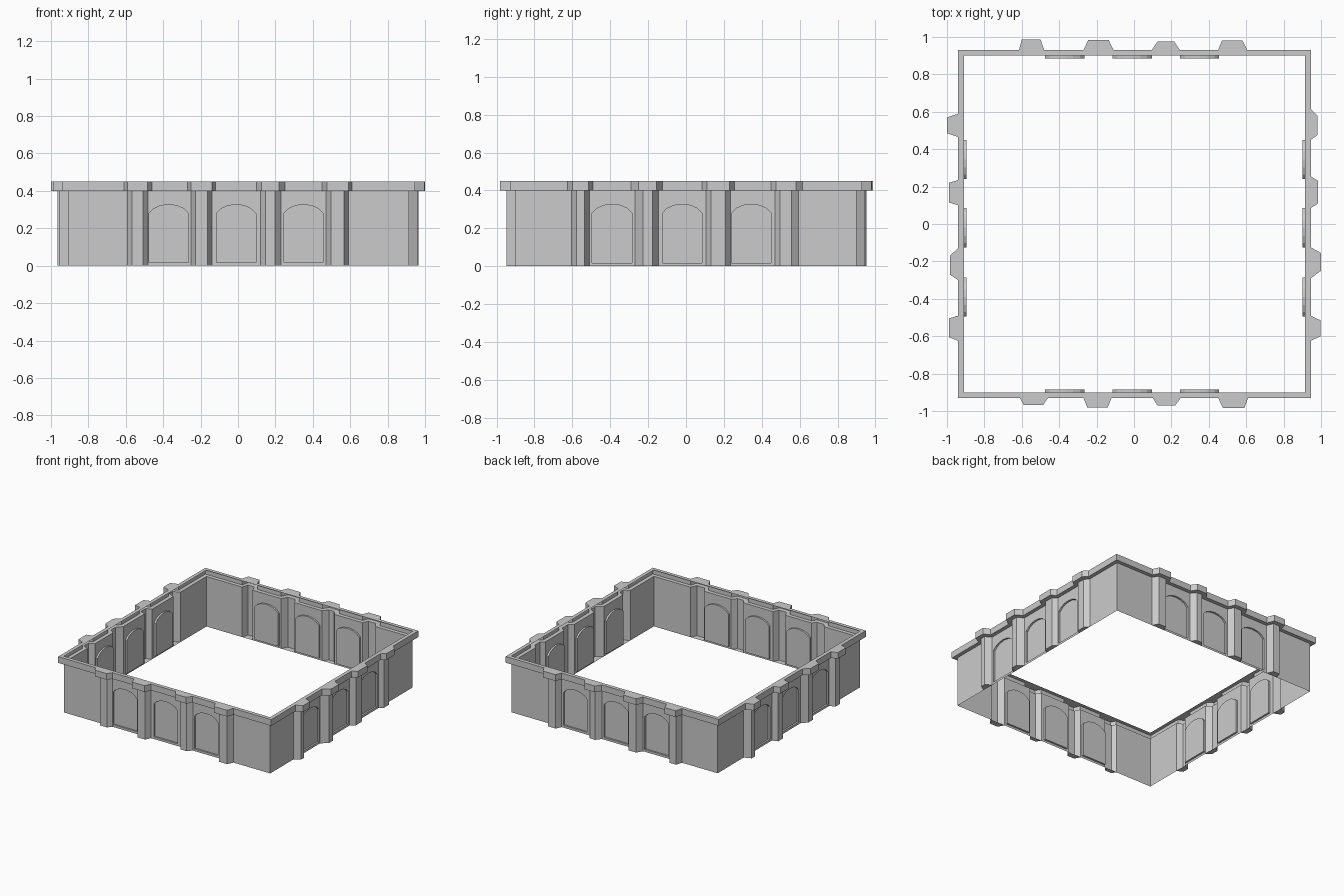
import bpy, bmesh, math

if "Cube" in bpy.data.objects:
    bpy.data.objects.remove(bpy.data.objects["Cube"])

WALL_TOP, CORNICE_TOP = 0.40, 0.45
LIP = 0.03            # cornice overhang past the wall
NICHE_W, NICHE_DEPTH = 0.21, 0.014

# Placement of a side: along u, outward distance d
SIDES = {
    "front": lambda u, d, z: (u, -d, z),
    "back": lambda u, d, z: (u, d, z),
    "left": lambda u, d, z: (-d, u, z),
    "right": lambda u, d, z: (d, u, z),
}
# wall distance, wall start/end, niche centres,
# pilaster cornices: base start, flat start, flat end, base end, distance
PLAN = {
    "front": (0.90, -0.91, 0.915, (-0.37, -0.01, 0.35), (
        (-0.61, -0.59, -0.485, -0.46, 0.967), (-0.27, -0.25, -0.14, -0.12, 0.98),
        (0.10, 0.125, 0.22, 0.25, 0.97), (0.45, 0.475, 0.59, 0.61, 0.983))),
    "back": (0.90, -0.91, 0.915, (-0.37, -0.01, 0.35), (
        (-0.615, -0.60, -0.50, -0.48, 0.987), (-0.27, -0.245, -0.135, -0.11, 0.983),
        (0.095, 0.125, 0.215, 0.245, 0.975), (0.45, 0.47, 0.58, 0.605, 0.98))),
    "left": (0.91, -0.90, 0.90, (-0.39, -0.02, 0.345), (
        (-0.625, -0.605, -0.505, -0.49, 0.99), (-0.30, -0.27, -0.17, -0.13, 0.985),
        (0.10, 0.115, 0.22, 0.235, 0.99), (0.465, 0.485, 0.57, 0.59, 1.0))),
    "right": (0.915, -0.90, 0.90, (-0.39, -0.02, 0.345), (
        (-0.625, -0.60, -0.515, -0.49, 0.997), (-0.29, -0.25, -0.155, -0.125, 1.0),
        (0.085, 0.11, 0.23, 0.255, 0.985), (0.45, 0.475, 0.58, 0.615, 0.98))),
}


def arch(c):
    """Niche outline: straight jambs with a shallow segmental head."""
    h = NICHE_W / 2
    pts = [(c - h, 0.018), (c + h, 0.018)]
    for i in range(7):
        a = math.pi * (0.12 + 0.76 * i / 6)
        k = math.cos(math.pi * 0.12)
        rise = (math.sin(a) - math.sin(math.pi * 0.12)) / (1 - math.sin(math.pi * 0.12))
        pts.append((c + h * math.cos(a) / k, 0.28 + 0.047 * rise))
    return pts


def build_side(name):
    place = SIDES[name]
    wall, start, end, niches, pilasters = PLAN[name]
    bm = bmesh.new()

    def V(u, d, z):
        return bm.verts.new(place(u, d, z))

    def face(pts):
        return bm.faces.new([V(*p) for p in pts])

    # Floor plan of the wall and of the cornice above it
    low, high = [(start, wall)], [(start - LIP, wall + LIP)]
    for a, b, c, e, d in pilasters:
        low += [(a + 0.02, wall), (b + 0.022, d - 0.035), (c - 0.022, d - 0.035), (e - 0.02, wall)]
        high += [(a, wall + LIP), (b, d), (c, d), (e, wall + LIP)]
    low.append((end, wall))
    high.append((end + LIP, wall + LIP))

    for i in range(len(low) - 1):
        p, q, r, s = low[i], low[i + 1], high[i], high[i + 1]
        # Cornice underside and fascia
        face([(*p, WALL_TOP), (*q, WALL_TOP), (*s, WALL_TOP), (*r, WALL_TOP)])
        face([(*r, WALL_TOP), (*s, WALL_TOP), (*s, CORNICE_TOP), (*r, CORNICE_TOP)])
        rect = [(*p, 0), (*q, 0), (*q, WALL_TOP), (*p, WALL_TOP)]
        if i % 4 == 0 and 0 < i < len(low) - 2:
            # Bay with a recessed arched niche
            outline = arch(niches[i // 4 - 1])
            edges = []
            for loop in (rect, [(u, wall, z) for u, z in outline]):
                vs = [V(*pt) for pt in loop]
                edges += [bm.edges.new((vs[k], vs[k - 1])) for k in range(len(vs))]
            bmesh.ops.triangle_fill(bm, edges=edges, use_beauty=True)
            back = wall - NICHE_DEPTH
            face([(u, back, z) for u, z in outline])
            for k in range(len(outline)):
                (u0, z0), (u1, z1) = outline[k - 1], outline[k]
                face([(u0, wall, z0), (u1, wall, z1), (u1, back, z1), (u0, back, z0)])
        else:
            face(rect)

    # Pilaster feet
    for i in range(1, len(low) - 1, 4):
        face([(*p, 0) for p in low[i:i + 4]])
    # Cornice top, in convex pieces
    inner = [(min(max(u, start), end), wall) for u, d in high]
    for i in range(len(high) - 1):
        face([(*inner[i], CORNICE_TOP), (*inner[i + 1], CORNICE_TOP),
              (*high[i + 1], CORNICE_TOP), (*high[i], CORNICE_TOP)])

    bmesh.ops.remove_doubles(bm, verts=bm.verts, dist=0.0005)
    bmesh.ops.dissolve_limit(bm, angle_limit=0.01, verts=bm.verts, edges=bm.edges)
    bmesh.ops.triangulate(bm, faces=[f for f in bm.faces if len(f.verts) > 4])
    bmesh.ops.recalc_face_normals(bm, faces=bm.faces)
    # Face the long end panel outward
    bm.faces.ensure_lookup_table()
    tops = [f for f in bm.faces if f.calc_center_median().z > CORNICE_TOP - 0.001]
    if tops and tops[0].normal.z < 0:
        bmesh.ops.reverse_faces(bm, faces=bm.faces)
    mesh = bpy.data.meshes.new(name + "_wall")
    bm.to_mesh(mesh)
    bm.free()
    obj = bpy.data.objects.new(name + "_wall", mesh)
    bpy.context.collection.objects.link(obj)


for side in SIDES:
    build_side(side)
